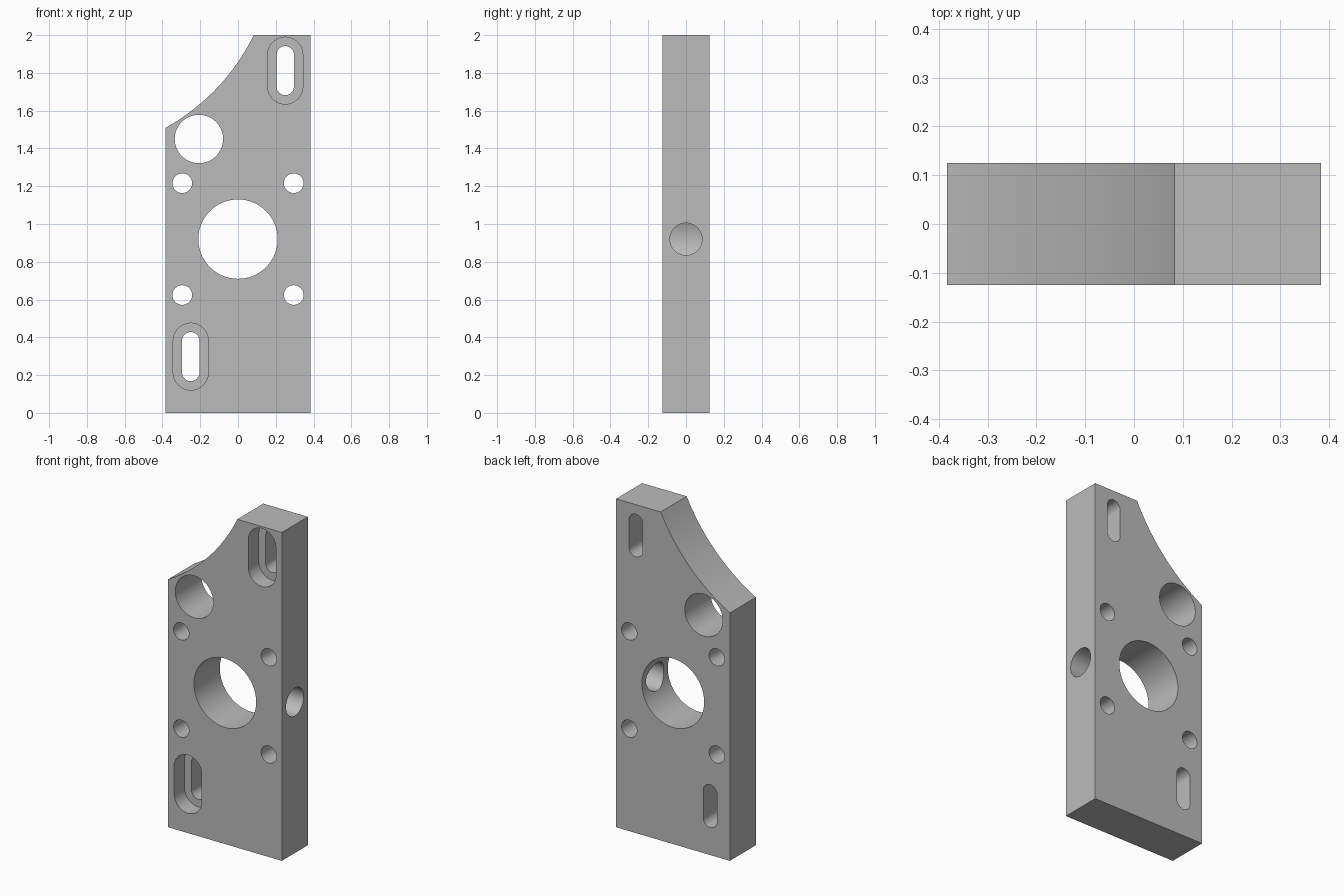
import bpy, bmesh, math
from mathutils import Vector, Matrix

default = bpy.data.objects.get("Cube")
if default:
    bpy.data.objects.remove(default, do_unlink=True)

HALF_W, HALF_D, HEIGHT = 0.383, 0.125, 2.0
BORE_Z = 0.92

grey = bpy.data.materials.new("plain grey")
grey.use_nodes = True
COLOUR = (0.5, 0.5, 0.5, 1)
grey.diffuse_color = COLOUR
grey.node_tree.nodes["Principled BSDF"].inputs["Base Color"].default_value = COLOUR


def prism(name, outline, y0, y1):
    """Extrude an x-z outline from y0 to y1."""
    bm = bmesh.new()
    face = bm.faces.new([bm.verts.new((x, y0, z)) for x, z in outline])
    new = bmesh.ops.extrude_face_region(bm, geom=[face])["geom"]
    verts = [v for v in new if isinstance(v, bmesh.types.BMVert)]
    bmesh.ops.translate(bm, verts=verts, vec=(0, y1 - y0, 0))
    bmesh.ops.recalc_face_normals(bm, faces=bm.faces)
    mesh = bpy.data.meshes.new(name)
    bm.to_mesh(mesh)
    bm.free()
    mesh.materials.append(grey)
    obj = bpy.data.objects.new(name, mesh)
    bpy.context.collection.objects.link(obj)
    return obj


def slot(cx, cz, r, straight=0.0, n=64):
    """Circle, or an upright rounded slot when straight > 0."""
    pts = []
    for end in (0, 1):
        shift = straight / 2 * (1 - 2 * end)
        for i in range(n // 2 + (1 if straight else 0)):
            a = math.pi * end + 2 * math.pi * i / n
            pts.append((cx + r * math.cos(a), cz + shift + r * math.sin(a)))
    return pts


def arc(p, q, sag, n=32):
    """Circular arc from p to q, bulging to the right of p->q by sag."""
    p, q = Vector(p), Vector(q)
    d = q - p
    radius = d.length ** 2 / (8 * sag) + sag / 2
    normal = Vector((d.y, -d.x)).normalized()
    centre = (p + q) / 2 + normal * (sag - radius)
    half = math.asin(d.length / 2 / radius)
    mid = math.atan2(normal.y, normal.x)
    return [(centre.x + radius * math.cos(mid + half * t),
             centre.y + radius * math.sin(mid + half * t))
            for t in (2 * i / n - 1 for i in range(n + 1))]


# plate with the concave upper corner
outline = [(HALF_W, HEIGHT), (HALF_W, 0), (-HALF_W, 0)]
outline += arc((-HALF_W, 1.51), (0.083, HEIGHT), 0.052)
plate = prism("mounting_plate", outline, -HALF_D, HALF_D)

# through holes: main bore, corner hole, four bolt holes
through = [slot(0, BORE_Z, 0.21, n=96), slot(-0.207, 1.45, 0.128)]
through += [slot(sx * 0.295, BORE_Z + sz * 0.296, 0.052, n=48)
            for sx in (-1, 1) for sz in (-1, 1)]
cutters = [prism("hole_cutter", o, -0.3, 0.3) for o in through]

# slots with a wider recess on the front
for cx, cz in ((0.25, 1.812), (-0.25, 0.298)):
    cutters.append(prism("slot_cutter", slot(cx, cz, 0.046, 0.168), -0.3, 0.3))
    cutters.append(prism("recess_cutter", slot(cx, cz, 0.093, 0.168), -0.3, -HALF_D + 0.1))

# side hole running into the main bore
side = prism("side_cutter", slot(0, 0, 0.085), 0, 0.6)
side.data.transform(Matrix.Translation((0, 0, BORE_Z)) @ Matrix.Rotation(-math.pi / 2, 4, 'Z'))
cutters.append(side)

# cut every opening
bpy.ops.object.select_all(action='DESELECT')
bpy.context.view_layer.objects.active = plate
plate.select_set(True)
for cutter in cutters:
    cutter.hide_render = True
    mod = plate.modifiers.new("cut", 'BOOLEAN')
    mod.operation, mod.solver, mod.object = 'DIFFERENCE', 'EXACT', cutter
    bpy.ops.object.modifier_apply(modifier=mod.name)
    bpy.data.objects.remove(cutter, do_unlink=True)

bpy.ops.object.shade_smooth_by_angle(angle=math.radians(30))
